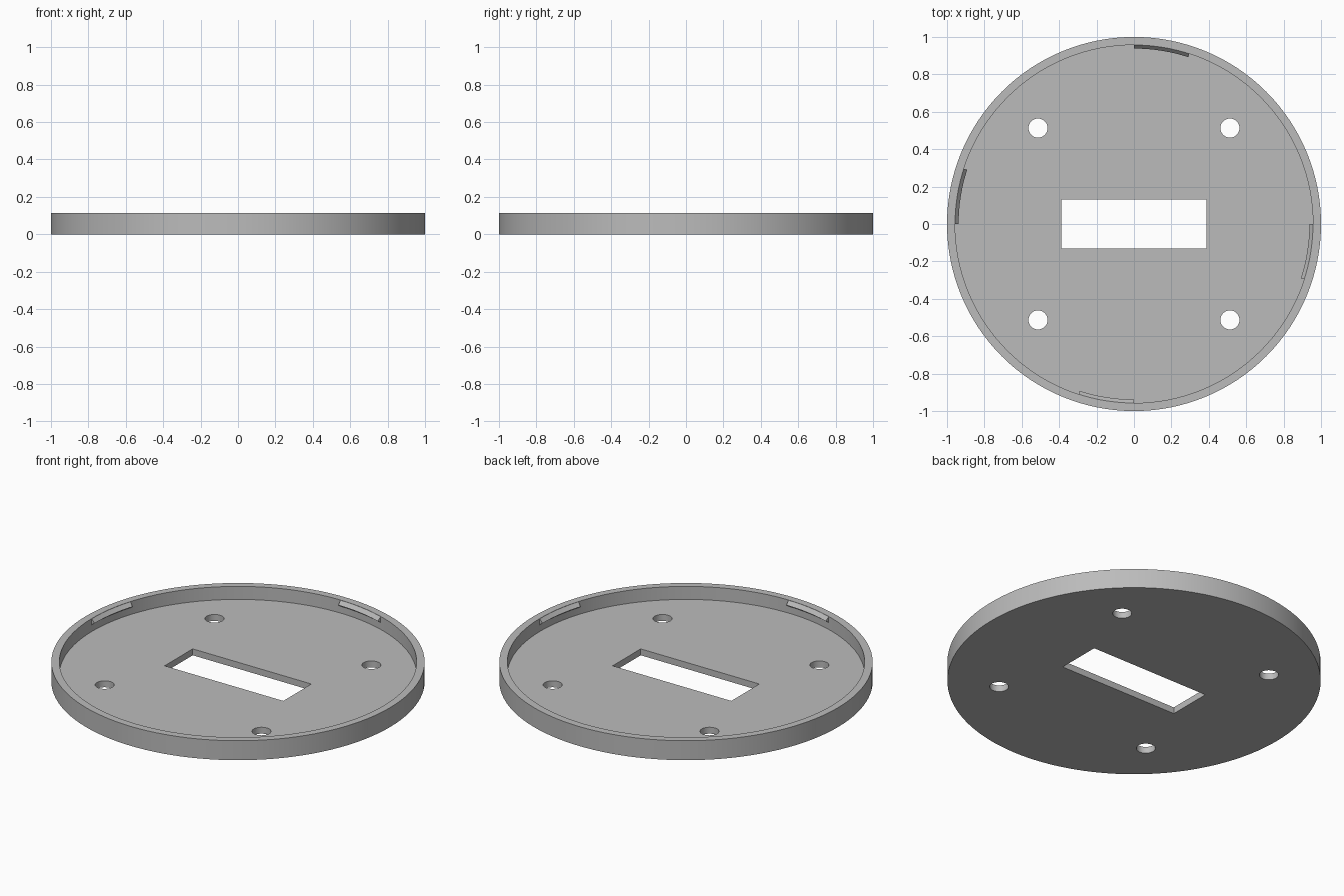
import bpy, bmesh, math

HEIGHT, FLOOR = 0.115, 0.038
INNER = 0.957

cube = bpy.data.objects.get("Cube")
if cube:
    bpy.data.objects.remove(cube, do_unlink=True)

grey = bpy.data.materials.new("plain grey")
grey.use_nodes = True
grey.diffuse_color = (0.5, 0.5, 0.5, 1)
grey.node_tree.nodes["Principled BSDF"].inputs["Base Color"].default_value = (0.5, 0.5, 0.5, 1)


def finish(name, bm):
    bmesh.ops.recalc_face_normals(bm, faces=bm.faces)
    mesh = bpy.data.meshes.new(name)
    bm.to_mesh(mesh)
    bm.free()
    mesh.materials.append(grey)
    obj = bpy.data.objects.new(name, mesh)
    bpy.context.collection.objects.link(obj)
    return obj


def smooth(obj):
    bpy.ops.object.select_all(action="DESELECT")
    obj.select_set(True)
    bpy.context.view_layer.objects.active = obj
    bpy.ops.object.shade_smooth_by_angle(angle=math.radians(30))


def sweep(bm, profile, start, end, steps):
    """Sweep a closed (radius, z) profile through an arc and cap its ends."""
    rings = []
    for i in range(steps + 1):
        a = math.radians(start + (end - start) * i / steps)
        rings.append([bm.verts.new((r * math.cos(a), r * math.sin(a), z)) for r, z in profile])
    n = len(profile)
    for p, q in zip(rings, rings[1:]):
        for k in range(n):
            bm.faces.new((p[k], p[(k + 1) % n], q[(k + 1) % n], q[k]))
    bm.faces.new(rings[0])
    bm.faces.new(rings[-1])


# Shallow round tray: a disc whose top is inset and pushed down
bm = bmesh.new()
bmesh.ops.create_circle(bm, cap_ends=True, radius=1, segments=128)
base = bm.faces[:]
wall = bmesh.ops.extrude_face_region(bm, geom=base, use_keep_orig=True)
top = next(g for g in wall["geom"] if isinstance(g, bmesh.types.BMFace))
bmesh.ops.translate(bm, verts=top.verts[:], vec=(0, 0, HEIGHT))
well = bmesh.ops.extrude_discrete_faces(bm, faces=[top])["faces"][0]
for v in well.verts:
    v.co.x *= INNER
    v.co.y *= INNER
well = bmesh.ops.extrude_discrete_faces(bm, faces=[well])["faces"][0]
bmesh.ops.translate(bm, verts=well.verts[:], vec=(0, 0, FLOOR - HEIGHT))
tray = finish("round_tray", bm)

# Cutters: central slot and four screw holes
bm = bmesh.new()
slot = bmesh.ops.create_cube(bm, size=1)["verts"]
bmesh.ops.scale(bm, verts=slot, vec=(0.776, 0.262, 0.5))
for x in (-0.513, 0.513):
    for y in (-0.513, 0.513):
        hole = bmesh.ops.create_cone(bm, cap_ends=True, segments=48, radius1=0.051,
                                     radius2=0.051, depth=0.5)["verts"]
        bmesh.ops.translate(bm, verts=hole, vec=(x, y, 0))
cutter = finish("opening_cutter", bm)
cut = tray.modifiers.new("openings", "BOOLEAN")
cut.operation = "DIFFERENCE"
cut.solver = "EXACT"
cut.object = cutter
bpy.context.view_layer.objects.active = tray
bpy.ops.object.modifier_apply(modifier=cut.name)
bpy.data.objects.remove(cutter, do_unlink=True)
smooth(tray)

# Four wedge-shaped catches around the inside of the rim
catch = [(0.965, HEIGHT - 0.001), (INNER, HEIGHT - 0.001), (0.938, 0.092), (INNER, 0.078), (0.965, 0.078)]
for name, start in (("right_catch", 162), ("back_catch", 72), ("left_catch", -18), ("front_catch", -108)):
    bm = bmesh.new()
    sweep(bm, catch, start, start + 18, 12)
    smooth(finish(name, bm))
